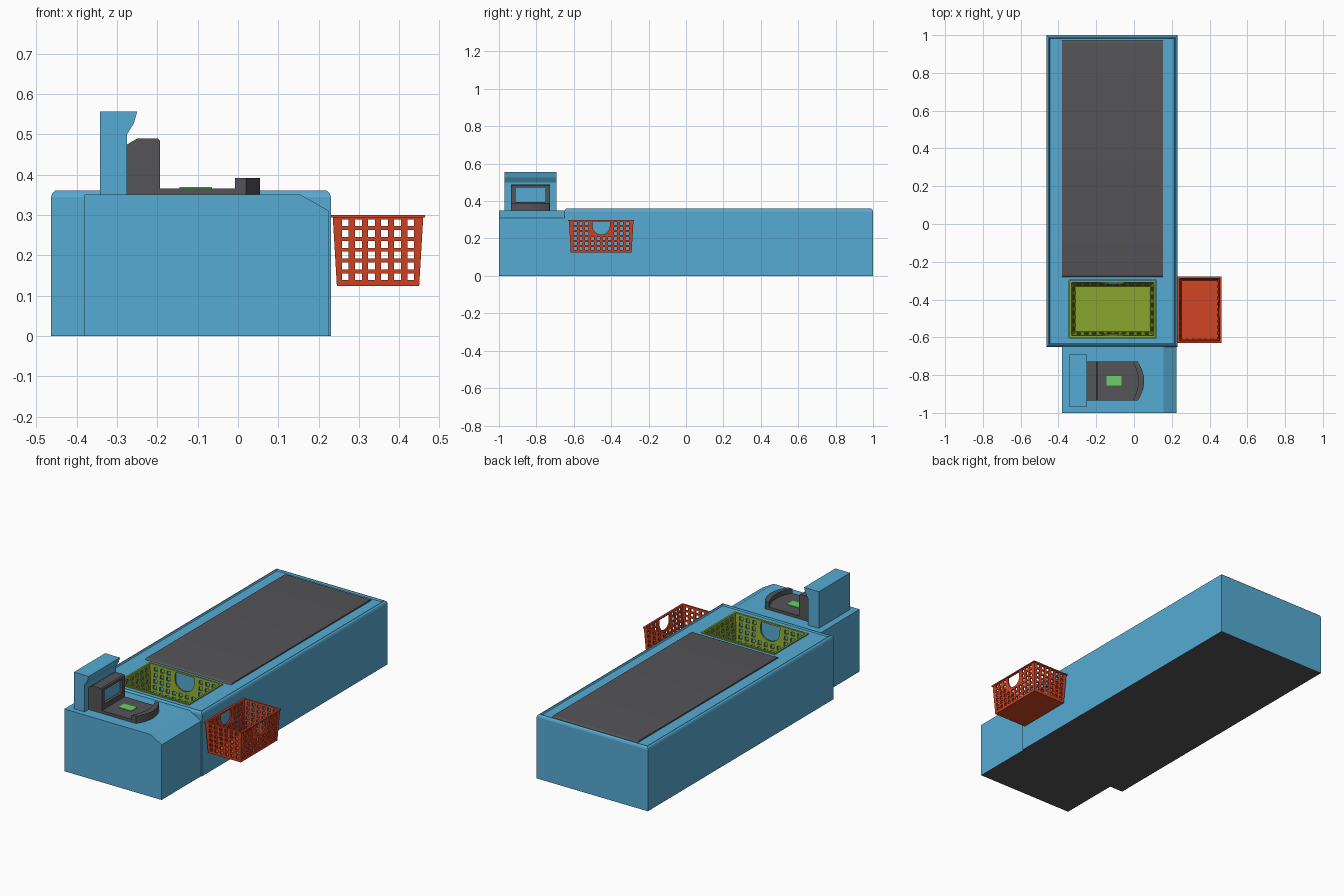
import bpy, bmesh, math

if "Cube" in bpy.data.objects:
    bpy.data.objects.remove(bpy.data.objects["Cube"])


def material(name, rgb):
    m = bpy.data.materials.new(name)
    m.diffuse_color = (*rgb, 1)
    m.use_nodes = True
    m.node_tree.nodes["Principled BSDF"].inputs["Base Color"].default_value = m.diffuse_color
    return m


BLUE = material("counter blue", (0.093, 0.41, 0.65))
GREY = material("charcoal grey", (0.089, 0.089, 0.095))
RED = material("basket red", (0.63, 0.058, 0.018))
OLIVE = material("basket olive", (0.254, 0.381, 0.027))
GREEN = material("display green", (0.138, 0.631, 0.138))


def finish(name, bm, mats=()):
    bmesh.ops.recalc_face_normals(bm, faces=bm.faces)
    me = bpy.data.meshes.new(name)
    bm.to_mesh(me)
    bm.free()
    ob = bpy.data.objects.new(name, me)
    bpy.context.collection.objects.link(ob)
    for m in mats:
        me.materials.append(m)
    return ob


def add_prism(bm, pts, axis, lo, hi):
    """Extrude a 2D outline along an axis."""
    put = {'x': lambda a, b, c: (c, a, b),
           'y': lambda a, b, c: (a, c, b),
           'z': lambda a, b, c: (a, b, c)}[axis]
    low = [bm.verts.new(put(a, b, lo)) for a, b in pts]
    high = [bm.verts.new(put(a, b, hi)) for a, b in pts]
    bm.faces.new(low)
    bm.faces.new(high)
    for i in range(len(pts)):
        j = (i + 1) % len(pts)
        bm.faces.new((low[i], low[j], high[j], high[i]))


def prism(name, pts, axis, lo, hi, *mats):
    bm = bmesh.new()
    add_prism(bm, pts, axis, lo, hi)
    return finish(name, bm, mats)


def rect(a0, a1, b0, b1):
    return [(a0, b0), (a1, b0), (a1, b1), (a0, b1)]


def loft(name, x0, x1, y0, y1, rings, *mats):
    """Stack of rectangular rings given as (inset, z), capped at both ends."""
    bm = bmesh.new()
    loops = [[bm.verts.new((x, y, z)) for x, y in rect(x0 + d, x1 - d, y0 + d, y1 - d)]
             for d, z in rings]
    for a, b in zip(loops, loops[1:]):
        for i in range(4):
            j = (i + 1) % 4
            bm.faces.new((a[i], a[j], b[j], b[i]))
    bm.faces.new(loops[0])
    bm.faces.new(loops[-1])
    return finish(name, bm, mats)


def cut(ob, cutter):
    mod = ob.modifiers.new("cut", 'BOOLEAN')
    mod.operation, mod.solver, mod.object = 'DIFFERENCE', 'EXACT', cutter
    bpy.context.view_layer.objects.active = ob
    bpy.ops.object.modifier_apply(modifier=mod.name)
    bpy.data.objects.remove(cutter)


def dark_underside(ob):
    ob.data.materials.append(GREY)
    for p in ob.data.polygons:
        if p.normal.z < -0.5 and p.center.z < 0.001:
            p.material_index = 1


def smooth(ob, deg=35):
    for p in ob.data.polygons:
        p.use_smooth = True
    ob.data.set_sharp_from_angle(angle=math.radians(deg))


def basket(name, x0, x1, y0, y1, zb, zt, taper, mat):
    """Tapered tub with a rim, a lattice of holes and handles in the long sides."""
    h, t, lip = zt - zb, 0.007, 0.004
    ob = loft(name, x0, x1, y0, y1,
              [(taper, zb), (lip, zt - 0.007), (0, zt - 0.007), (0, zt),
               (lip + t, zt), (taper + t, zb + 0.008)], mat)
    cx, cy = (x0 + x1) / 2, (y0 + y1) / 2
    hx, hy = (x1 - x0) / 2, (y1 - y0) / 2
    if hx > hy:
        long_c, long_h, short_c, short_h, through_long, through_short = cx, hx, cy, hy, 'y', 'x'
    else:
        long_c, long_h, short_c, short_h, through_long, through_short = cy, hy, cx, hx, 'x', 'y'
    r = 0.0485 * h
    for axis, c, half, n, step, mid, depth in (
            (through_long, long_c, long_h, 10, 0.175, short_c, short_h),
            (through_short, short_c, short_h, 6, 0.28, long_c, long_h)):
        bm = bmesh.new()
        lo, hi = mid - depth - 0.05, mid + depth + 0.05
        for i in range(n):
            off = (i - (n - 1) / 2) * step * half
            for k in range(6):
                z = zb + h * (0.13 + 0.152 * k)
                if n == 10 and abs(off) < 0.33 * half and k > 2:
                    continue
                add_prism(bm, rect(c + off - r, c + off + r, z - r, z + r), axis, lo, hi)
        if n == 10:
            w = 0.26 * half
            zc, top = zb + 0.8 * h, zt - 0.008
            arc = [(c + w * math.cos(a), zc + 0.25 * h * math.sin(a))
                   for a in (math.pi + math.pi * i / 12 for i in range(13))]
            add_prism(bm, arc + [(c + w, top), (c - w, top)], axis, lo, hi)
        cut(ob, finish("lattice_cutter", bm))
    return ob


# Main counter with a rimmed top and a well for the basket
body = loft("main_counter", -0.463, 0.23, -0.65, 1.0,
            [(0, 0), (0, 0.345), (0.003, 0.354), (0.010, 0.36), (0.014, 0.36), (0.018, 0.352)], BLUE)
cut(body, prism("well_cutter", rect(-0.343, 0.118, -0.603, -0.297), 'z', 0.12, 0.5))
dark_underside(body)

# Lower front counter with a sloped right edge
front = prism("front_counter", [(-0.38, 0), (0.225, 0), (0.225, 0.31), (0.155, 0.35), (-0.38, 0.35)],
              'y', -1.0, -0.645, BLUE)
dark_underside(front)

# Conveyor belt with rounded ends
belt_pts = []
for yc, a0 in ((0.955, 0), (-0.263, 90)):
    belt_pts += [(yc + 0.02 * math.cos(math.radians(a0 + s)), 0.345 + 0.014 * math.sin(math.radians(a0 + s)))
                 for s in range(0, 91, 15)]
smooth(prism("conveyor_belt", belt_pts, 'x', -0.38, 0.153, GREY))

# Baskets: one sunk in the counter, one hung on its side
basket("sunken_basket", -0.341, 0.116, -0.601, -0.299, 0.14, 0.357, 0.024, OLIVE)
basket("side_basket", 0.231, 0.463, -0.63, -0.277, 0.124, 0.30, 0.014, RED)

# Post behind the screen, flared at the top
prism("screen_post", [(-0.342, 0.345), (-0.275, 0.345), (-0.275, 0.50), (-0.258, 0.527),
                      (-0.25, 0.556), (-0.342, 0.556)], 'y', -0.97, -0.692, BLUE)

# Screen housing with a recessed display
housing = prism("screen_housing", [(-0.276, 0.345), (-0.193, 0.345), (-0.193, 0.484), (-0.199, 0.489),
                                   (-0.25, 0.489), (-0.276, 0.474)], 'y', -0.935, -0.728, GREY)
cut(housing, prism("display_cutter", rect(-0.912, -0.75, 0.395, 0.472), 'x', -0.212, -0.15))
prism("screen_display", rect(-0.912, -0.75, 0.395, 0.472), 'x', -0.214, -0.209, BLUE)


# Card pad with a curved raised rim and a green readout
def bow(x, sag):
    return [(x + sag * (1 - (i / 5) ** 2), -0.832 + 0.103 * i / 5) for i in range(-5, 6)]


prism("card_pad", [(-0.2, -0.729), (-0.2, -0.935)] + bow(0.01, 0.033), 'z', 0.345, 0.366, GREY)
smooth(prism("card_pad_rim", bow(0.02, 0.034) + bow(-0.007, 0.03)[::-1], 'z', 0.345, 0.391, GREY))
prism("card_readout", rect(-0.145, -0.065, -0.856, -0.805), 'z', 0.362, 0.369, GREEN)
